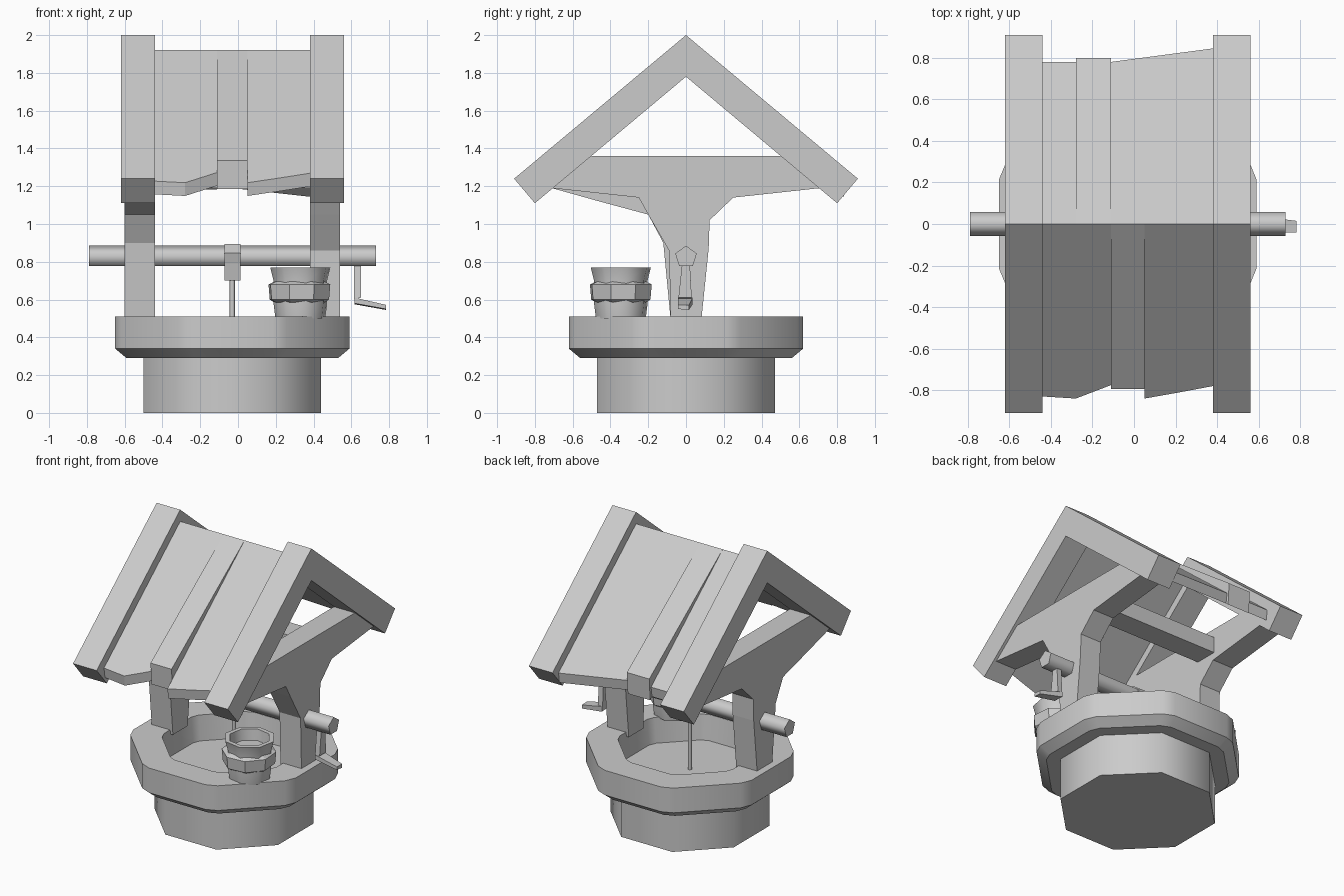
import bpy, bmesh
from math import sin, cos, radians, pi

if "Cube" in bpy.data.objects:
    bpy.data.objects.remove(bpy.data.objects["Cube"])

CX = -0.03  # centre of the well in x


def make(name, verts, faces, smooth=None):
    me = bpy.data.meshes.new(name)
    bm = bmesh.new()
    vs = [bm.verts.new(v) for v in verts]
    for f in faces:
        bm.faces.new([vs[i] for i in f])
    bmesh.ops.recalc_face_normals(bm, faces=bm.faces)
    bm.to_mesh(me)
    bm.free()
    ob = bpy.data.objects.new(name, me)
    bpy.context.collection.objects.link(ob)
    if smooth:
        bpy.ops.object.select_all(action='DESELECT')
        ob.select_set(True)
        bpy.context.view_layer.objects.active = ob
        bpy.ops.object.shade_smooth_by_angle(angle=radians(smooth))
    return ob


def loft(name, rings, smooth=None, closed=False):
    """Skin a list of equal-length rings; cap the ends unless closed."""
    n, m = len(rings[0]), len(rings)
    faces = []
    for k in range(m if closed else m - 1):
        a, b = k * n, (k + 1) % m * n
        faces += [(a + i, a + (i + 1) % n, b + (i + 1) % n, b + i) for i in range(n)]
    if not closed:
        faces += [tuple(range(n)), tuple(range((m - 1) * n, m * n))]
    return make(name, [v for r in rings for v in r], faces, smooth)


def lathe(name, profile, angles, centre, smooth=None, closed=False):
    rings = [[(centre[0] + r * cos(t), centre[1] + r * sin(t), z) for t in angles]
             for r, z in profile]
    return loft(name, rings, smooth, closed)


def extrude_x(name, profile, x0, x1, smooth=None):
    return loft(name, [[(x, y, z) for y, z in profile] for x in (x0, x1)], smooth)


def box(name, x0, x1, y0, y1, z0, z1):
    return extrude_x(name, [(y0, z0), (y1, z0), (y1, z1), (y0, z1)], x0, x1)


# Octagonal drum with the floor inside the well
octagon = [radians(22.5 + 45 * k) for k in range(8)]
c8 = cos(radians(22.5))
lathe("well_drum", [(.47 / c8, 0), (.47 / c8, .34)], octagon, (CX, 0), 50)

# Heavy stone rim with clipped corners
clipped = [radians(45 * k + s) for k in range(8) for s in (-19, 19)]
c19 = cos(radians(19))
lathe("stone_rim", [(r / c19, z) for r, z in
                    [(.47, .29), (.56, .29), (.62, .34), (.62, .51), (.43, .51), (.41, .33)]],
      clipped, (CX, 0), 30, closed=True)

# Y-shaped posts carrying the roof
right_half = [(.08, .48), (.12, .87), (.125, 1.02), (.25, 1.14), (.71, 1.19), (.51, 1.36)]
near_left = [(-.51, 1.36), (-.71, 1.19), (-.25, 1.14), (-.20, 1.05), (-.09, .86), (-.08, .48)]
far_left = [(-.51, 1.36), (-.71, 1.19), (-.46, 1.12), (-.20, 1.05), (-.12, .9), (-.08, .48)]
extrude_x("right_post", right_half + near_left, .38, .54)
extrude_x("left_post", right_half + far_left, -.60, -.44)
box("cross_beam", -.46, .40, .10, .26, 1.19, 1.30)

# Chevron beams at both roof ends
chevron = [(0, 2), (.91, 1.24), (.80, 1.11), (0, 1.78), (-.80, 1.11), (-.91, 1.24)]
extrude_x("left_gable_beam", chevron, -.62, -.44)
extrude_x("right_gable_beam", chevron, .38, .56)


# Roof planks with uneven eaves; one lifted plank on each slope
def plank(name, side, x0, x1, y0, y1, lift=0):
    def section(x, y):
        e = 1.92 - .835 * y
        return [(x, 0, 1.92), (x, side * y, e + lift),
                (x, side * (y - .01), e - .07), (x, 0, 1.85)]
    loft(name, [section(x0, y0), section(x1, y1)])


front = [(-.44, -.28, .83, .84), (-.28, -.11, .84, .775), (-.11, .05, .795, .795, .08),
         (.05, .22, .84, .81), (.22, .38, .81, .78)]
back = [(-.44, -.28, .78, .78), (-.28, -.11, .80, .80, .08), (-.11, .38, .78, .845)]
for side, label, rows in ((-1, "front", front), (1, "back", back)):
    for i, row in enumerate(rows):
        plank(f"{label}_roof_plank_{i + 1}", side, *row)


# Five-sided axle with rope winding and rope
def pentagon(r):
    return [(r * sin(2 * pi * k / 5), .825 + r * cos(2 * pi * k / 5)) for k in range(5)]


extrude_x("axle", pentagon(.06), -.79, .73, 80)
extrude_x("rope_winding", pentagon(.07), -.072, .012)
extrude_x("rope_knot", [(-.05, .79), (.05, .79), (.03, .70), (-.03, .70)], -.072, .012)
lathe("rope", [(.014, .33), (.014, .74)], [pi / 3 * k for k in range(6)], (CX, 0), 70)


# Crank arm and tapering handle
def quad(x0, x1, y0, y1, z0, z1):
    return [(x0, y0, z0), (x1, y0, z1), (x1, y1, z1), (x0, y1, z0)]


loft("crank_arm", [quad(.615, .65, -.02, .02, .80, .80),
                   quad(.615, .65, -.04, .03, .60, .61)])
loft("crank_handle", [[(.617, y, z) for y, z in ((-.042, .58), (.035, .575), (.035, .61), (-.042, .61))],
                      [(.783, y, z) for y, z in ((-.042, .55), (.015, .545), (.015, .57), (-.042, .572))]])

# Bucket resting on the rim
eight = [radians(12 + 45 * k) for k in range(8)]
lathe("bucket", [(.135, .50), (.145, .58), (.145, .70), (.163, .77),
                 (.132, .77), (.115, .62)], eight, (.33, -.345), 50)
lathe("bucket_hoop", [(.140, .585), (.165, .60), (.172, .68), (.140, .695)],
      [t + radians(15) for t in eight], (.325, -.345))
